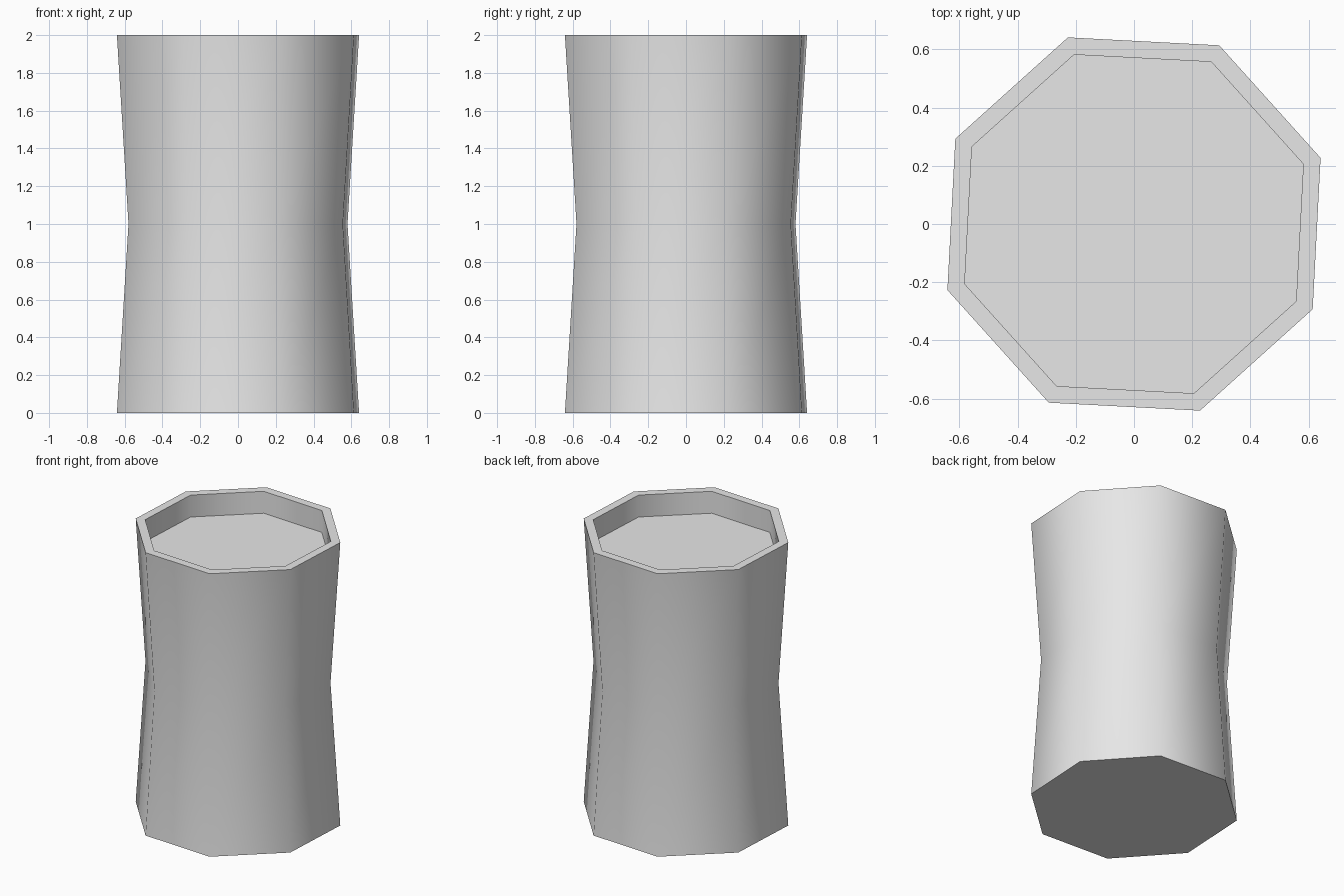
import bpy
import bmesh
from math import cos, sin, radians

SIDES = 8
TURN = radians(19.5)

cube = bpy.data.objects.get("Cube")
if cube:
    bpy.data.objects.remove(cube, do_unlink=True)

grey = bpy.data.materials.new("light_grey")
grey.use_nodes = True
grey.diffuse_color = (0.8, 0.8, 0.8, 1)
grey.node_tree.nodes["Principled BSDF"].inputs["Base Color"].default_value = (0.8, 0.8, 0.8, 1)


def lathe(name, profile):
    """Sweep (radius, height) points round the z axis and cap both ends."""
    bm = bmesh.new()
    rings = []
    for radius, z in profile:
        ring = []
        for i in range(SIDES):
            a = TURN + radians(360 / SIDES) * i
            ring.append(bm.verts.new((radius * cos(a), radius * sin(a), z)))
        rings.append(ring)
    for low, high in zip(rings, rings[1:]):
        for i in range(SIDES):
            j = (i + 1) % SIDES
            bm.faces.new((low[i], low[j], high[j], high[i]))
    bm.faces.new(rings[0][::-1])
    bm.faces.new(rings[-1])
    bmesh.ops.recalc_face_normals(bm, faces=bm.faces)
    mesh = bpy.data.meshes.new(name)
    bm.to_mesh(mesh)
    bm.free()
    mesh.materials.append(grey)
    obj = bpy.data.objects.new(name, mesh)
    bpy.context.collection.objects.link(obj)
    return obj


# Waisted eight-sided body: base, waist, rim, then the recessed top
body = lathe("waisted_pedestal", [
    (0.68, 0), (0.615, 1), (0.68, 2),
    (0.617, 2), (0.617, 1.845),
])

# Smooth round the sides, sharp at the rim, base and recess floor
bpy.ops.object.select_all(action="DESELECT")
body.select_set(True)
bpy.context.view_layer.objects.active = body
bpy.ops.object.shade_smooth_by_angle(angle=radians(50))
